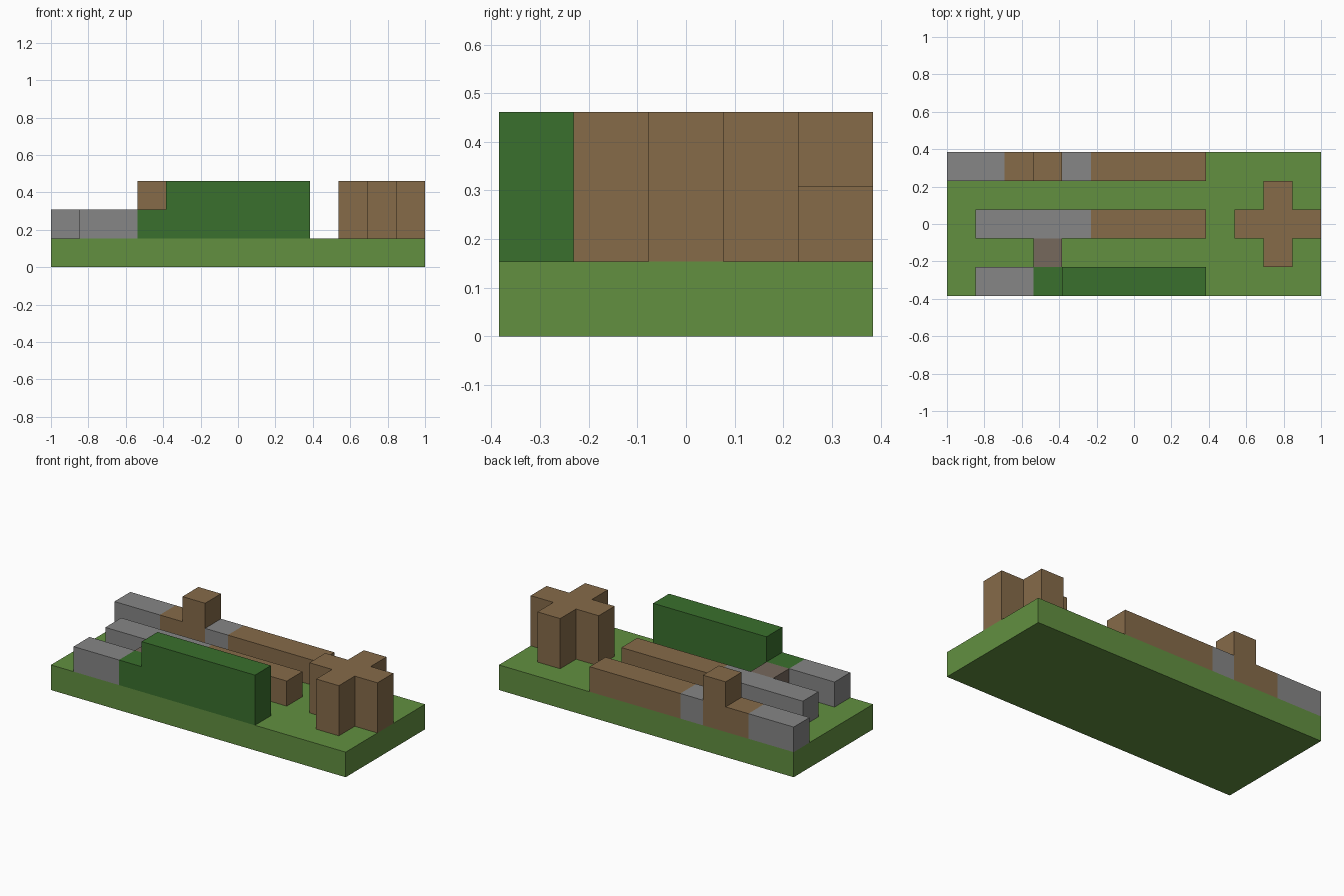
import bpy
import bmesh
from mathutils import Vector

cube = bpy.data.objects.get("Cube")
if cube:
    bpy.data.objects.remove(cube, do_unlink=True)

U = 2 / 13                          # one block
ORIGIN = Vector((-6.5, -2.5, 0))    # block grid corner


def linear(c):
    c /= 255
    return c / 12.92 if c <= 0.04045 else ((c + 0.055) / 1.055) ** 2.4


def material(name, r, g, b):
    mat = bpy.data.materials.new(name)
    mat.use_nodes = True
    colour = (linear(r), linear(g), linear(b), 1)
    mat.diffuse_color = colour
    mat.node_tree.nodes["Principled BSDF"].inputs["Base Color"].default_value = colour
    return mat


grass = material("grass green", 98, 144, 64)
leaf = material("dark leaf green", 58, 112, 45)
wood = material("wood brown", 134, 107, 73)
stone = material("stone grey", 134, 134, 134)
dull = material("dull brown", 118, 104, 92)


def prism(name, mat, profile, start, depth, upright=False):
    """Extrude an outline in block units: a plan along z, or an upright x-z outline along y."""
    bm = bmesh.new()
    place = (lambda a, b: (a, start, b)) if upright else (lambda a, b: (a, b, start))
    face = bm.faces.new([bm.verts.new((Vector(place(a, b)) + ORIGIN) * U) for a, b in profile])
    out = bmesh.ops.extrude_face_region(bm, geom=[face])
    push = Vector((0, depth, 0) if upright else (0, 0, depth)) * U
    bmesh.ops.translate(bm, vec=push, verts=[v for v in out["geom"] if isinstance(v, bmesh.types.BMVert)])
    bmesh.ops.recalc_face_normals(bm, faces=bm.faces)
    mesh = bpy.data.meshes.new(name)
    bm.to_mesh(mesh)
    bm.free()
    mesh.materials.append(mat)
    obj = bpy.data.objects.new(name, mesh)
    bpy.context.collection.objects.link(obj)


def block(name, mat, x0, x1, y0, y1, z0=1, z1=2):
    prism(name, mat, [(x0, y0), (x1, y0), (x1, y1), (x0, y1)], z0, z1 - z0)


# Ground slab
block("ground", grass, 0, 13, 0, 5, 0, 1)

# Back row, with a raised post
block("back_stone_end", stone, 0, 2, 4, 5)
prism("back_post", wood, [(2, 1), (4, 1), (4, 3), (3, 3), (3, 2), (2, 2)], 4, 1, upright=True)
block("back_stone_gap", stone, 4, 5, 4, 5)
block("back_beam", wood, 5, 9, 4, 5)

# Middle row and its side link
block("middle_stone", stone, 1, 5, 2, 3)
block("middle_beam", wood, 5, 9, 2, 3)
block("link_block", dull, 3, 4, 1, 2)

# Front row, with a stepped hedge
block("front_stone", stone, 1, 3, 0, 1)
prism("hedge", leaf, [(3, 1), (9, 1), (9, 3), (4, 3), (4, 2), (3, 2)], 0, 1, upright=True)

# Cross-shaped pillar
cross = [(10, 2), (11, 2), (11, 1), (12, 1), (12, 2), (13, 2),
         (13, 3), (12, 3), (12, 4), (11, 4), (11, 3), (10, 3)]
prism("cross_pillar", wood, cross, 1, 2)
